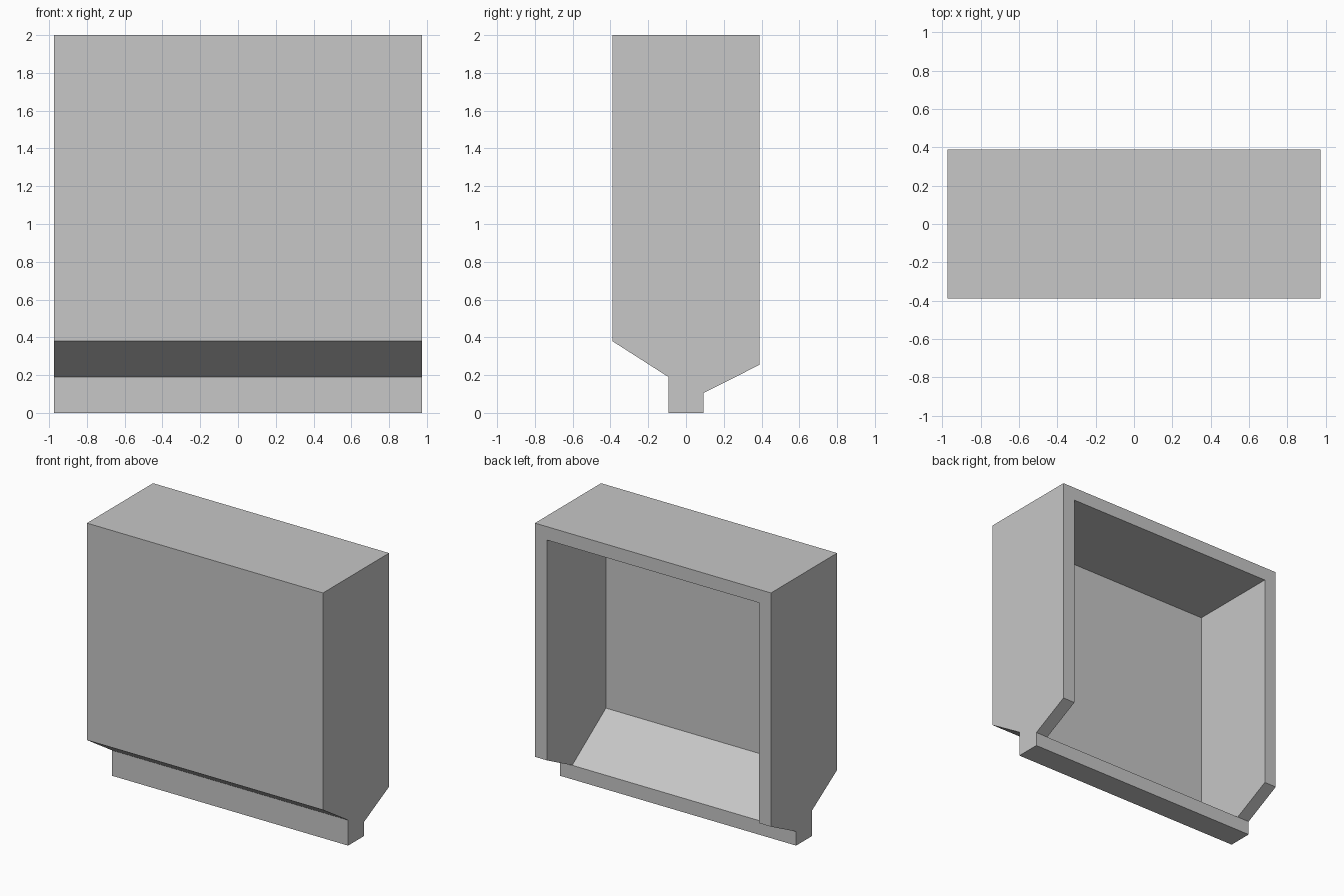
import bpy
import bmesh

cube = bpy.data.objects.get("Cube")
if cube:
    bpy.data.objects.remove(cube, do_unlink=True)

# One plain grey
grey = bpy.data.materials.new("light_grey")
grey.use_nodes = True
colour = (0.57, 0.57, 0.57, 1)
grey.diffuse_color = colour
grey.node_tree.nodes["Principled BSDF"].inputs["Base Color"].default_value = colour


def prism(name, profile, half_width):
    """Extrude a (y, z) profile along x, centred on x = 0."""
    bm = bmesh.new()
    face = bm.faces.new([bm.verts.new((-half_width, y, z)) for y, z in profile])
    result = bmesh.ops.extrude_face_region(bm, geom=[face])
    moved = [v for v in result["geom"] if isinstance(v, bmesh.types.BMVert)]
    bmesh.ops.translate(bm, verts=moved, vec=(2 * half_width, 0, 0))
    bmesh.ops.recalc_face_normals(bm, faces=bm.faces)
    mesh = bpy.data.meshes.new(name)
    bm.to_mesh(mesh)
    bm.free()
    mesh.materials.append(grey)
    obj = bpy.data.objects.new(name, mesh)
    bpy.context.collection.objects.link(obj)
    return obj


# Housing with sloped underside and a narrow foot
housing = prism("housing", [
    (-0.39, 2), (-0.39, 0.38), (-0.093, 0.19), (-0.093, 0),
    (0.093, 0), (0.093, 0.105), (0.39, 0.255), (0.39, 2)], 0.975)

# Cavity open at the back; its floor slopes down to the foot's rear edge
front, floor_top, foot_back, foot_top = -0.305, 0.38, 0.093, 0.105
slope = (foot_top - floor_top) / (foot_back - front)
end_y = foot_back + 0.2
end_z = foot_top + slope * 0.2
cavity = prism("cavity_cutter", [
    (front, 1.9), (front, floor_top), (end_y, end_z), (0.6, end_z), (0.6, 1.9)], 0.875)
cavity.hide_render = True
cavity.hide_set(True)
cavity.display_type = 'WIRE'

cut = housing.modifiers.new("cavity", 'BOOLEAN')
cut.operation = 'DIFFERENCE'
cut.solver = 'EXACT'
cut.object = cavity

# Bake the cut and drop the cutter
bpy.context.view_layer.update()
graph = bpy.context.evaluated_depsgraph_get()
result = bpy.data.meshes.new_from_object(housing.evaluated_get(graph))
housing.modifiers.clear()
housing.data = result
bpy.data.objects.remove(cavity, do_unlink=True)
